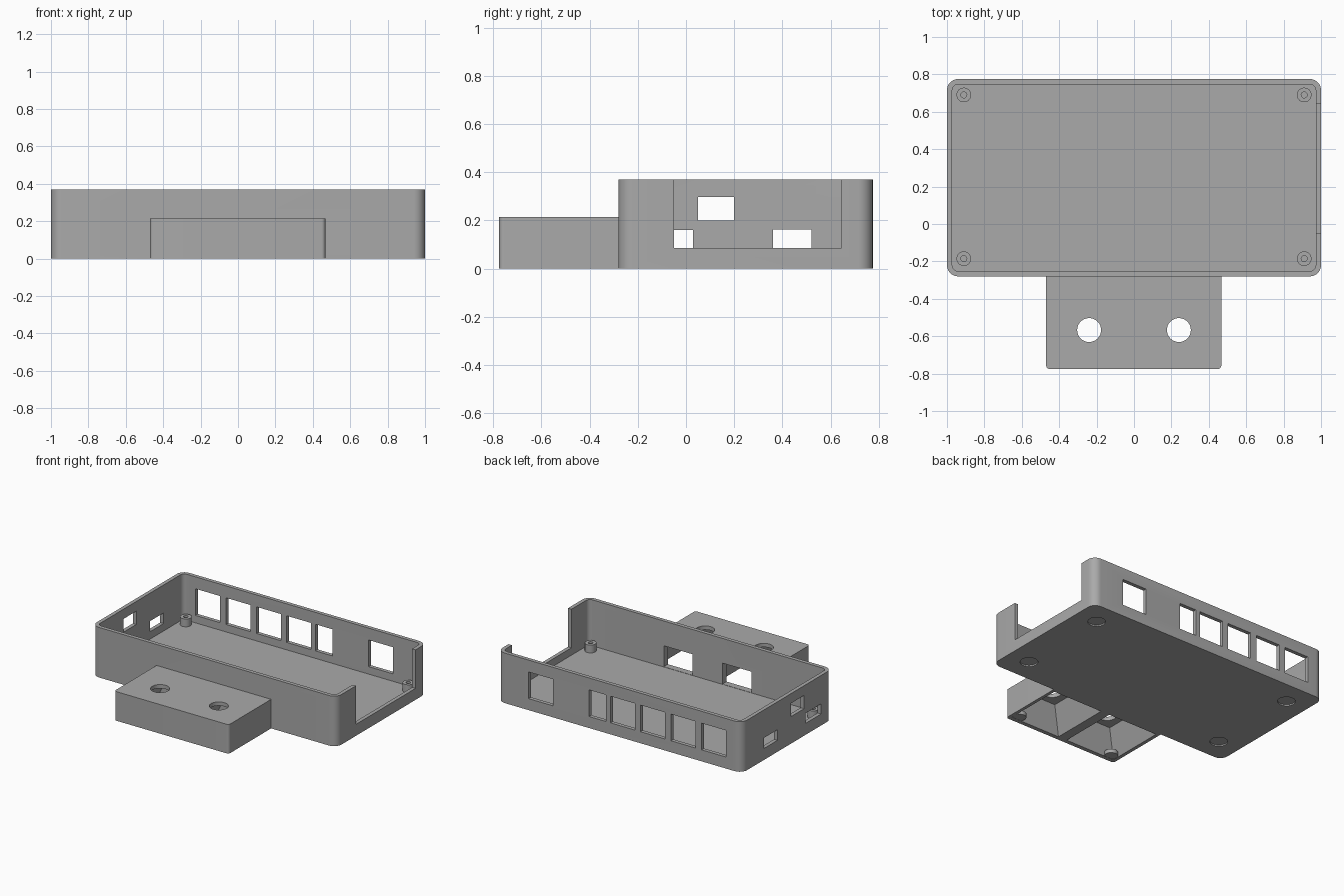
import bpy, bmesh, math

if "Cube" in bpy.data.objects:
    bpy.data.objects.remove(bpy.data.objects["Cube"], do_unlink=True)

grey = bpy.data.materials.new("plain grey")
grey.use_nodes = True
COLOUR = (0.4, 0.4, 0.4, 1)
grey.diffuse_color = COLOUR
for node in grey.node_tree.nodes:
    if node.type == 'BSDF_PRINCIPLED':
        node.inputs["Base Color"].default_value = COLOUR


def outline(x0, x1, y0, y1, r=0.0, steps=8):
    """Rectangle outline, with rounded corners when r is given."""
    if not r:
        return [(x0, y0), (x1, y0), (x1, y1), (x0, y1)]
    pts = []
    corners = [(x1 - r, y1 - r), (x0 + r, y1 - r), (x0 + r, y0 + r), (x1 - r, y0 + r)]
    for q, (cx, cy) in enumerate(corners):
        for i in range(steps + 1):
            a = (q + i / steps) * math.pi / 2
            pts.append((cx + r * math.cos(a), cy + r * math.sin(a)))
    return pts


def circle(x, y, r, n=32):
    return [(x + r * math.cos(2 * math.pi * i / n), y + r * math.sin(2 * math.pi * i / n))
            for i in range(n)]


def loft(name, low, z0, z1, high=None):
    """Solid between two outlines with equal point counts."""
    bm = bmesh.new()
    a = [bm.verts.new((x, y, z0)) for x, y in low]
    b = [bm.verts.new((x, y, z1)) for x, y in (high or low)]
    bm.faces.new(a[::-1])
    bm.faces.new(b)
    for i in range(len(a)):
        j = (i + 1) % len(a)
        bm.faces.new((a[i], a[j], b[j], b[i]))
    bmesh.ops.recalc_face_normals(bm, faces=bm.faces)
    mesh = bpy.data.meshes.new(name)
    bm.to_mesh(mesh)
    bm.free()
    mesh.materials.append(grey)
    ob = bpy.data.objects.new(name, mesh)
    bpy.context.collection.objects.link(ob)
    return ob


def block(x0, x1, y0, y1, z0, z1):
    return loft("cutter", outline(x0, x1, y0, y1), z0, z1)


def combine(target, tools, mode='DIFFERENCE'):
    """Apply each tool to the target, then drop the tool."""
    for tool in tools:
        mod = target.modifiers.new("cut", 'BOOLEAN')
        mod.operation = mode
        mod.solver = 'EXACT'
        mod.object = tool
        bpy.context.view_layer.update()
        deps = bpy.context.evaluated_depsgraph_get()
        mesh = bpy.data.meshes.new_from_object(target.evaluated_get(deps))
        target.modifiers.clear()
        target.data = mesh
        bpy.data.objects.remove(tool, do_unlink=True)


def finish(ob):
    bpy.ops.object.select_all(action='DESELECT')
    ob.select_set(True)
    bpy.context.view_layer.objects.active = ob
    bpy.ops.object.shade_smooth_by_angle(angle=math.radians(30))


FRONT, BACK, WALL, FLOOR, TOP = -0.28, 0.775, 0.028, 0.03, 0.37
SILL = 0.085

# Open tray with rounded corners
tray = loft("tray", outline(-1, 1, FRONT, BACK, 0.06), 0, TOP)
cuts = [loft("cutter", outline(-1 + WALL, 1 - WALL, FRONT + WALL, BACK - WALL, 0.032), FLOOR, 0.5)]

# Back wall windows: (centre, width)
for cx, w in [(-0.77, 0.2), (-0.52, 0.2), (-0.27, 0.2), (-0.025, 0.2), (0.18, 0.14), (0.645, 0.2)]:
    cuts.append(block(cx - w / 2, cx + w / 2, 0.7, 0.85, SILL, 0.282))

# Side wall ports
for y0, y1, z0, z1 in [(0.36, 0.52, SILL, 0.163), (0.05, 0.2, 0.2, 0.298), (-0.15, 0.03, SILL, 0.16)]:
    cuts.append(block(-1.1, -0.9, y0, y1, z0, z1))

# Wide notch in the opposite wall
cuts.append(block(0.95, 1.1, -0.05, 0.645, SILL, 0.5))

# Front wall passages and underside foot recesses
for s in (-0.24, 0.24):
    cuts.append(block(s - 0.118, s + 0.118, -0.35, -0.2, FLOOR + 0.002, 0.187))
for x in (-0.83, 0.83):
    for y in (-0.105, 0.6):
        cuts.append(loft("cutter", circle(x, y, 0.06), -0.05, 0.01))
combine(tray, cuts)
finish(tray)

# Standoffs with screw holes
for x, side in ((-0.91, "right"), (0.91, "left")):
    for y, end in ((-0.185, "front"), (0.69, "back")):
        post = loft(f"standoff_{end}_{side}", circle(x, y, 0.039), FLOOR - 0.005, 0.088)
        combine(post, [loft("cutter", circle(x, y, 0.016, 20), FLOOR + 0.002, 0.2)])
        finish(post)

# Front box: two flared chambers open below, a hole above each
box = loft("front_box", outline(-0.47, 0.467, -0.775, FRONT, 0.02), 0, 0.215)
# square off the rounded ends that meet the tray
combine(box, [block(-0.47, 0.467, FRONT - 0.03, FRONT + 0.004, 0, 0.215)], 'UNION')
cuts = []
for s in (-0.24, 0.24):
    cuts.append(loft("cutter", outline(s - 0.205, s + 0.205, -0.745, -0.3), -0.002, 0.187,
                     outline(s - 0.118, s + 0.118, -0.68, -0.3)))
    cuts.append(block(s - 0.118, s + 0.118, -0.4, -0.2, FLOOR + 0.002, 0.186))
    cuts.append(loft("cutter", circle(s, -0.567, 0.064), 0.1, 0.3))
combine(box, cuts)
finish(box)

# Small round pads in the front corners under the box
for x, side in ((-0.4, "right"), (0.4, "left")):
    finish(loft(f"corner_pad_{side}", circle(x, -0.715, 0.045), 0.001, 0.03))
